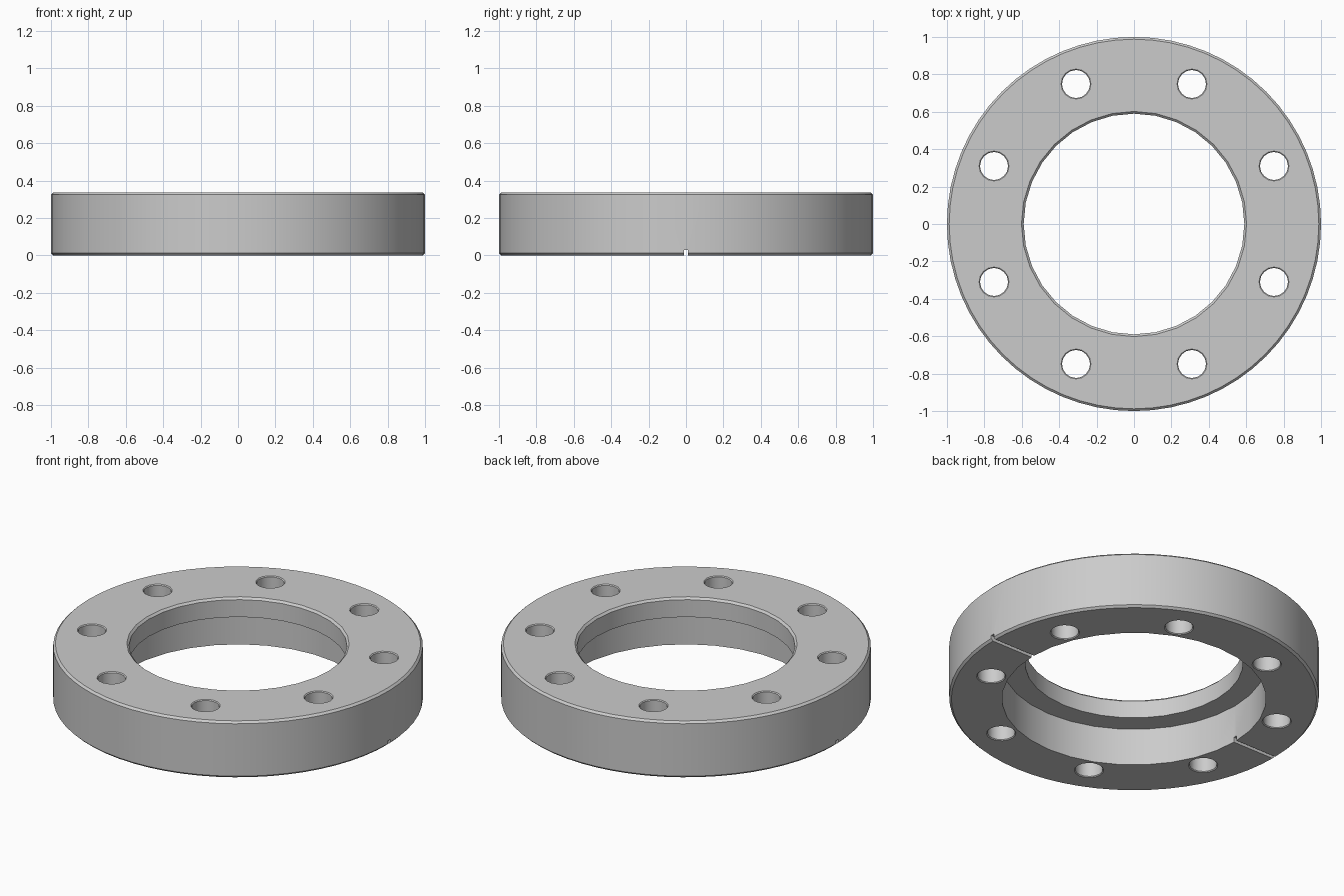
import bpy, bmesh, math
from mathutils import Matrix

cube = bpy.data.objects.get("Cube")
if cube:
    bpy.data.objects.remove(cube, do_unlink=True)

HEIGHT = 0.337
CHAMFER = 0.012
OVER = 0.05          # how far cutters reach past the faces


def add_turned(bm, profile, sides, x=0, y=0):
    """Solid of revolution from (radius, z) points, capped at both ends."""
    rings = []
    for r, z in profile:
        angles = [2 * math.pi * i / sides for i in range(sides)]
        rings.append([bm.verts.new((x + r * math.cos(a), y + r * math.sin(a), z)) for a in angles])
    for low, high in zip(rings, rings[1:]):
        for i in range(sides):
            j = (i + 1) % sides
            bm.faces.new((low[i], low[j], high[j], high[i]))
    bm.faces.new(rings[0][::-1])
    bm.faces.new(rings[-1])


def make_object(name, bm):
    mesh = bpy.data.meshes.new(name)
    bm.to_mesh(mesh)
    bm.free()
    obj = bpy.data.objects.new(name, mesh)
    bpy.context.collection.objects.link(obj)
    return obj


# Flange disc with chamfered rims
bm = bmesh.new()
add_turned(bm, [(1 - CHAMFER, 0), (1, CHAMFER), (1, HEIGHT - CHAMFER), (1 - CHAMFER, HEIGHT)], 64)
flange = make_object("flange_ring", bm)

# Stepped bore: wide recess below, narrow opening above with a chamfer
bm = bmesh.new()
add_turned(bm, [(0.715, -OVER), (0.715, 0.222), (0.59, 0.222), (0.59, HEIGHT - CHAMFER),
                (0.59 + CHAMFER + OVER, HEIGHT + OVER)], 32)
bore = make_object("bore_cutter", bm)

# Eight bolt holes, lightly chamfered at both ends
bm = bmesh.new()
edge, radius = 0.005, 0.075
for k in range(8):
    a = math.radians(22.5 + 45 * k)
    add_turned(bm, [(radius + edge + 0.01, -0.01), (radius, edge), (radius, HEIGHT - edge),
                    (radius + edge + 0.01, HEIGHT + 0.01)], 16,
               0.81 * math.cos(a), 0.81 * math.sin(a))
holes = make_object("bolt_hole_cutter", bm)

# Narrow drain groove across the underside
bm = bmesh.new()
bmesh.ops.create_cube(bm, size=1, matrix=Matrix.Diagonal((2.4, 0.022, 0.06, 1)))
groove = make_object("groove_cutter", bm)

# Cut the flange and discard the cutters
bpy.context.view_layer.objects.active = flange
for cutter in (bore, holes, groove):
    cutter.hide_render = True
    mod = flange.modifiers.new(cutter.name, "BOOLEAN")
    mod.operation = "DIFFERENCE"
    mod.solver = "EXACT"
    mod.object = cutter
    bpy.ops.object.modifier_apply(modifier=mod.name)
    bpy.data.objects.remove(cutter, do_unlink=True)

# Plain grey metal
metal = bpy.data.materials.new("light_grey_metal")
metal.use_nodes = True
grey = (0.6, 0.6, 0.6, 1)
metal.diffuse_color = grey
metal.node_tree.nodes["Principled BSDF"].inputs["Base Color"].default_value = grey
flange.data.materials.clear()
flange.data.materials.append(metal)

bpy.ops.object.select_all(action="DESELECT")
flange.select_set(True)
bpy.ops.object.shade_smooth_by_angle(angle=math.radians(30))
